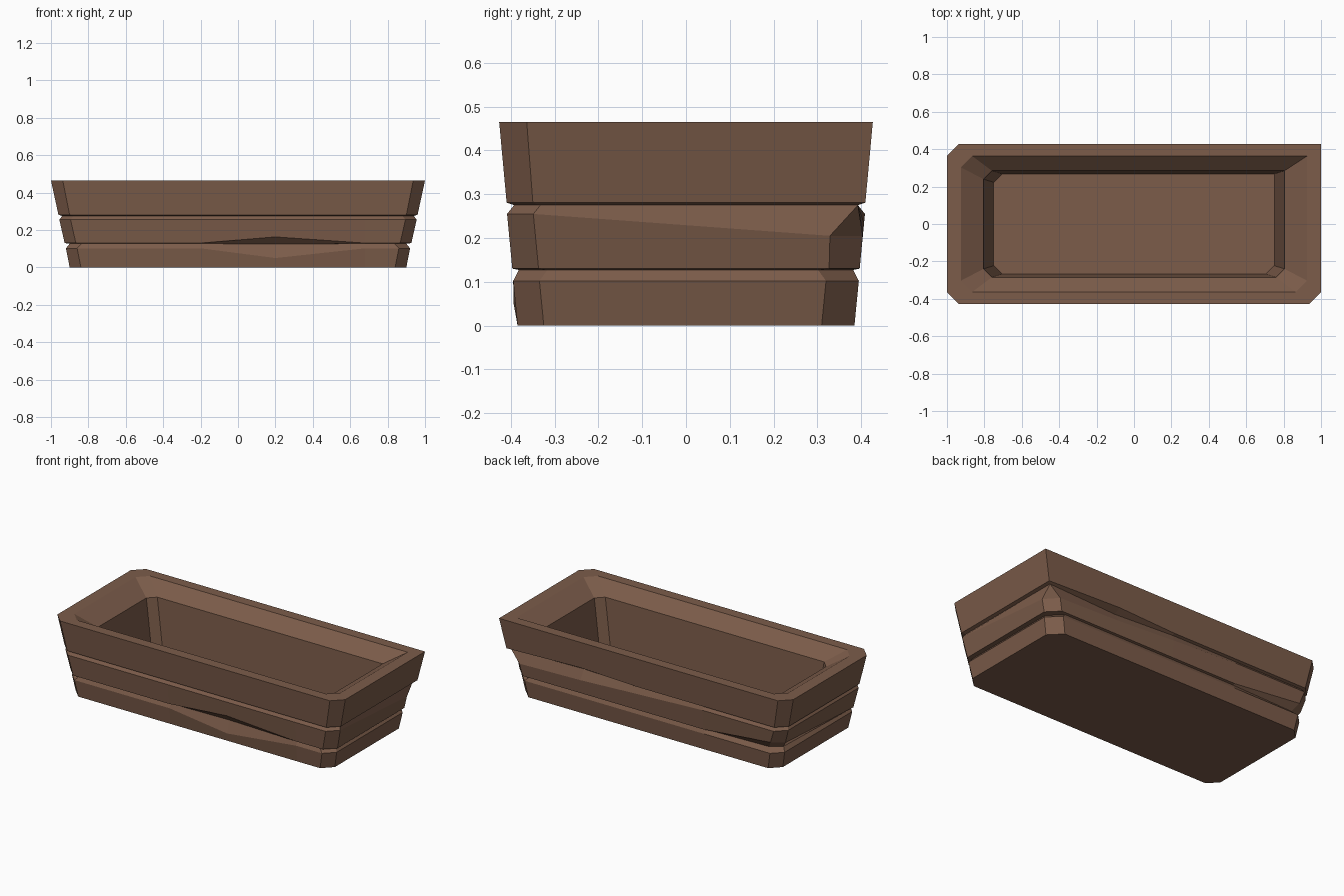
import bpy, bmesh

if "Cube" in bpy.data.objects:
    bpy.data.objects.remove(bpy.data.objects["Cube"])

wood = bpy.data.materials.new("brown_wood")
wood.diffuse_color = (0.2, 0.107, 0.068, 1)
wood.use_nodes = True
wood.node_tree.nodes["Principled BSDF"].inputs["Base Color"].default_value = wood.diffuse_color

# Profile rings: half width, half depth, height, corner cut, back-right corner cut
RINGS = [
    (0.90, 0.385, 0.000, 0.06, 0.075),  # 0 bottom plank foot
    (0.92, 0.395, 0.102, 0.06, 0.075),  # 1 bottom plank edge
    (0.90, 0.382, 0.127, 0.065, 0.08),  # 2 bottom plank bevel
    (0.927, 0.397, 0.130, 0.06, 0.07),  # 3 middle plank foot
    (0.955, 0.409, 0.255, 0.06, 0.08),  # 4 middle plank edge
    (0.94, 0.393, 0.275, 0.06, 0.0),    # 5 middle plank bevel
    (0.96, 0.410, 0.281, 0.06, 0.0),    # 6 top plank foot
    (1.00, 0.427, 0.465, 0.063, 0.0),   # 7 outer rim
    (0.925, 0.363, 0.465, 0.06, 0.0),   # 8 inner rim
    (0.805, 0.285, 0.390, 0.045, 0.0),  # 9 inner ledge
    (0.75, 0.268, 0.025, 0.045, 0.0),   # 10 floor
]

# Chips in the plank edges: (ring, point) -> (x, y, z), None keeps the value
CHIPS = {
    (1, 3): (None, -0.394, 0.05), (2, 3): (None, -0.37, 0.125),       # front gouge
    (3, 3): (None, -0.398, 0.163),
    (4, 7): (0.943, None, 0.205), (4, 8): (None, 0.404, 0.205),       # worn right corner
    (4, 9): (None, 0.405, 0.215), (5, 9): (None, 0.37, 0.272),        # back gouge
    (4, 10): (None, 0.407, 0.235), (6, 9): (None, 0.411, 0.297),
    (3, 12): (None, 0.40, 0.175), (3, 13): (None, None, 0.165),       # worn left corner
    (2, 12): (None, 0.367, 0.127),
}


def ring_points(hx, hy, z, c, cr):
    """Cut-cornered rectangle, counter-clockwise, with extra points on the long sides."""
    return [(-hx, -hy + c, z), (-hx + c, -hy, z),
            (-0.2, -hy, z), (0.2, -hy, z), (0.68, -hy, z),
            (hx - c, -hy, z), (hx, -hy + c, z),
            (hx, hy - cr, z), (hx - cr, hy, z),
            (0.45, hy, z), (0.05, hy, z), (-0.4, hy, z),
            (-hx + c, hy, z), (-hx, hy - c, z)]


# Trough: loft through the rings, close the base and the floor
bm = bmesh.new()
loops = []
for r, ring in enumerate(RINGS):
    loop = []
    for i, point in enumerate(ring_points(*ring)):
        chip = CHIPS.get((r, i), (None, None, None))
        loop.append(bm.verts.new([p if c is None else c for p, c in zip(point, chip)]))
    loops.append(loop)
for a, b in zip(loops, loops[1:]):
    n = len(a)
    for i in range(n):
        j = (i + 1) % n
        bm.faces.new((a[i], a[j], b[j], b[i]))
bm.faces.new(loops[0][::-1])
bm.faces.new(loops[-1])
bmesh.ops.remove_doubles(bm, verts=bm.verts[:], dist=0.0005)
bmesh.ops.recalc_face_normals(bm, faces=bm.faces[:])

mesh = bpy.data.meshes.new("trough")
bm.to_mesh(mesh)
bm.free()
mesh.materials.append(wood)
obj = bpy.data.objects.new("trough", mesh)
bpy.context.collection.objects.link(obj)
